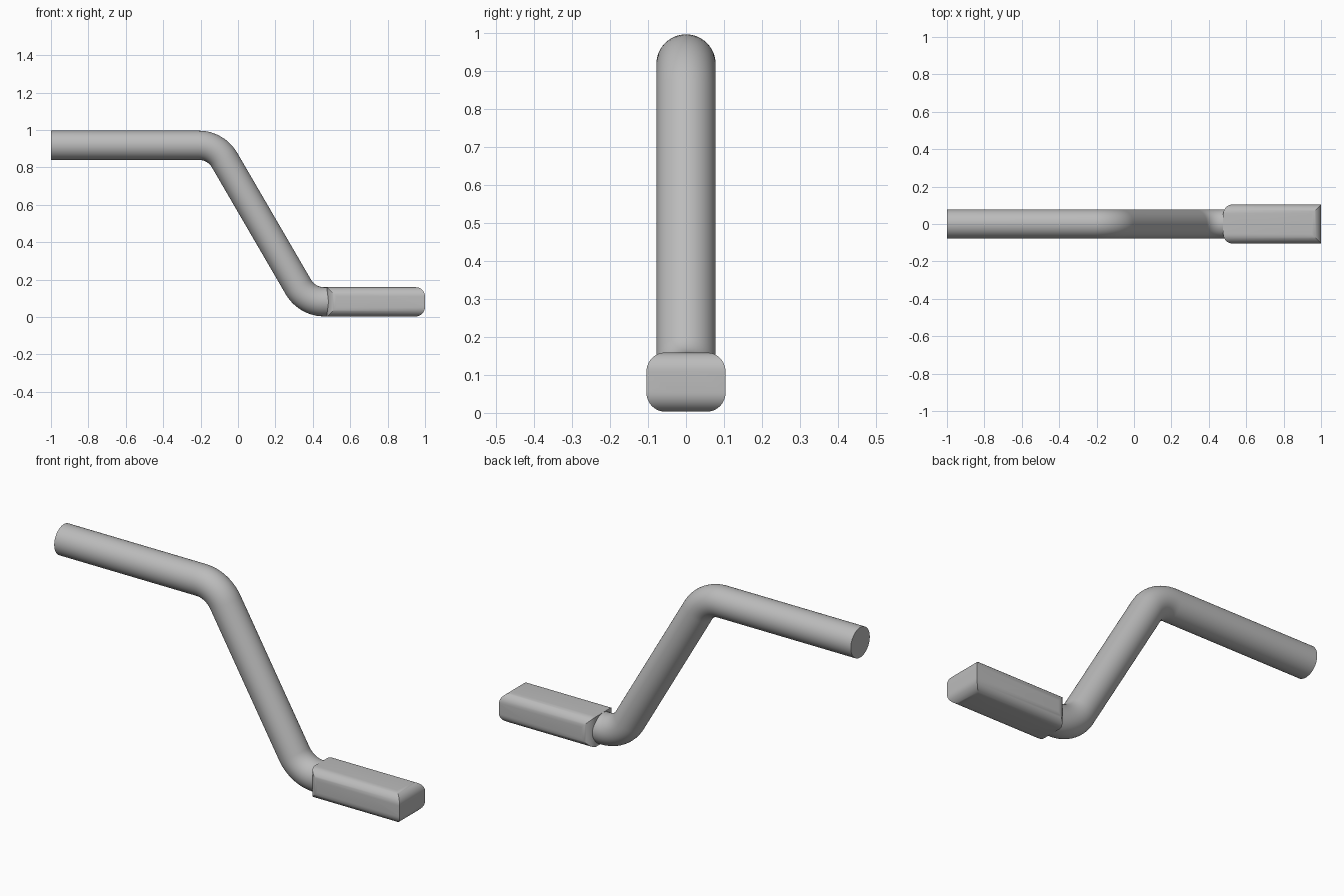
import bpy, bmesh
from math import sin, cos, pi, radians
from mathutils import Vector

cube = bpy.data.objects.get("Cube")
if cube:
    bpy.data.objects.remove(cube)

grey = bpy.data.materials.new("plain grey")
grey.use_nodes = True
colour = (0.5, 0.5, 0.5, 1)
grey.diffuse_color = colour
grey.node_tree.nodes["Principled BSDF"].inputs["Base Color"].default_value = colour


def make_object(name, bm):
    bmesh.ops.recalc_face_normals(bm, faces=bm.faces)
    mesh = bpy.data.meshes.new(name)
    bm.to_mesh(mesh)
    bm.free()
    mesh.materials.append(grey)
    obj = bpy.data.objects.new(name, mesh)
    bpy.context.collection.objects.link(obj)
    return obj


def smooth(obj):
    bpy.ops.object.select_all(action='DESELECT')
    obj.select_set(True)
    bpy.context.view_layer.objects.active = obj
    bpy.ops.object.shade_smooth_by_angle(angle=radians(30))


# Crank tube: a round section swept along two opposite bends
RADIUS, BEND, SIDES, STEPS = 0.078, 0.16, 48, 12
TOP, LOW = 0.918, 0.081
UPPER_X, LOWER_X = -0.21, 0.461
path = [(-1, TOP, 0)]
for i in range(STEPS + 1):
    a = radians(60) * i / STEPS
    path.append((UPPER_X + BEND * sin(a), TOP - BEND * (1 - cos(a)), a))
for i in range(STEPS, -1, -1):
    a = radians(60) * i / STEPS
    path.append((LOWER_X - BEND * sin(a), LOW + BEND * (1 - cos(a)), a))
path.append((0.55, LOW, 0))

bm = bmesh.new()
rings = []
for x, z, a in path:
    across = Vector((sin(a), 0, cos(a)))
    rings.append([bm.verts.new(Vector((x, 0, z)) + across * RADIUS * cos(t)
                               + Vector((0, RADIUS * sin(t), 0)))
                  for t in (2 * pi * k / SIDES for k in range(SIDES))])
for r, s in zip(rings, rings[1:]):
    for k in range(SIDES):
        n = (k + 1) % SIDES
        bm.faces.new((r[k], r[n], s[n], s[k]))
bm.faces.new(rings[0])
bm.faces.new(rings[-1])
smooth(make_object("crank_tube", bm))

# Handle: the overlap of three prisms, each rounded along one axis
LO = Vector((0.477, -0.104, 0.003))
HI = Vector((1.0, 0.104, 0.159))
ROUND, ARC = 0.05, 10


def prism(name, axis, round_low, round_high):
    """Box along an axis, with chosen corners of its section rounded."""
    u, v = [i for i in range(3) if i != axis]
    outline = []
    for quarter, (su, sv) in enumerate([(1, 1), (-1, 1), (-1, -1), (1, -1)]):
        corner_u = HI[u] if su > 0 else LO[u]
        corner_v = HI[v] if sv > 0 else LO[v]
        if not (round_high if su > 0 else round_low):
            outline.append((corner_u, corner_v))
            continue
        for i in range(ARC + 1):
            t = pi / 2 * (quarter + i / ARC)
            outline.append((corner_u + ROUND * (cos(t) - su),
                            corner_v + ROUND * (sin(t) - sv)))
    bm = bmesh.new()
    margin = 0 if axis == 0 else 0.02
    ends = []
    for level in (LO[axis] - margin, HI[axis] + margin):
        loop = []
        for pu, pv in outline:
            co = Vector()
            co[u], co[v], co[axis] = pu, pv, level
            loop.append(bm.verts.new(co))
        ends.append(loop)
    count = len(outline)
    for k in range(count):
        n = (k + 1) % count
        bm.faces.new((ends[0][k], ends[0][n], ends[1][n], ends[1][k]))
    bm.faces.new(ends[0])
    bm.faces.new(ends[1])
    return make_object(name, bm)


handle = prism("handle", 0, True, True)
cutters = [prism("outer_end_cutter", 1, False, True),
           prism("inner_end_cutter", 2, True, False)]
bpy.context.view_layer.objects.active = handle
for cutter in cutters:
    cutter.hide_render = True
    mod = handle.modifiers.new("rounding", 'BOOLEAN')
    mod.operation = 'INTERSECT'
    mod.solver = 'EXACT'
    mod.object = cutter
    bpy.ops.object.modifier_apply(modifier=mod.name)
for cutter in cutters:
    bpy.data.objects.remove(cutter)
smooth(handle)
